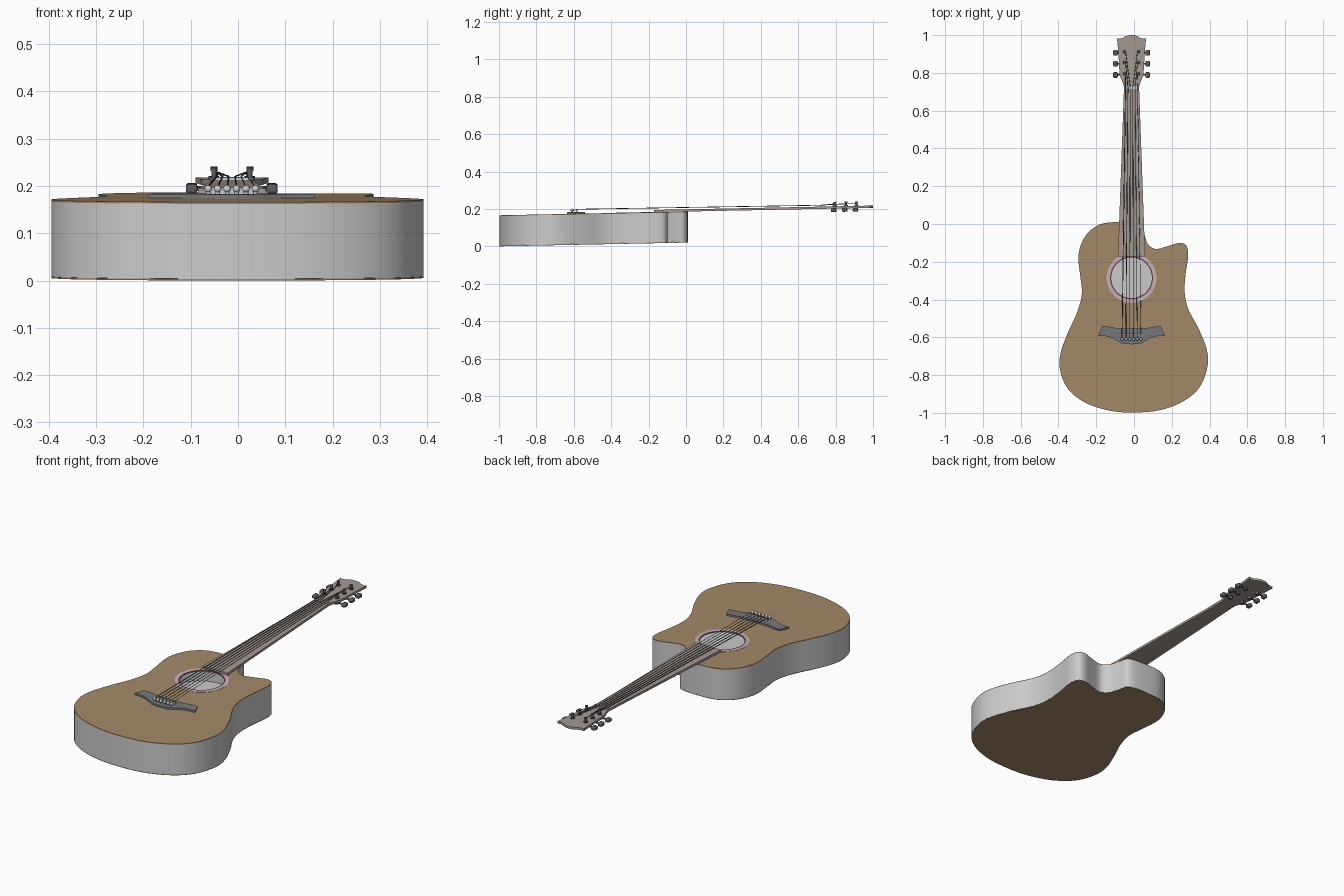
import bpy, bmesh, math
from mathutils import Matrix, Vector

if "Cube" in bpy.data.objects:
    bpy.data.objects.remove(bpy.data.objects["Cube"])

CX = -0.013      # centre line of neck, hole and strings
TILT = 0.02      # the whole guitar rises slightly towards the head


def material(name, rgb):
    m = bpy.data.materials.new(name)
    m.diffuse_color = (*rgb, 1)
    m.use_nodes = True
    m.node_tree.nodes["Principled BSDF"].inputs["Base Color"].default_value = m.diffuse_color
    return m


WOOD = material("wood", (0.37, 0.25, 0.14))
NECK = material("neck_wood", (0.38, 0.32, 0.29))
DARK = material("dark_metal", (0.11, 0.11, 0.12))
SLATE = material("slate", (0.18, 0.19, 0.2))
PALE = material("rosette_pale", (0.55, 0.45, 0.48))
RED = material("rosette_red", (0.3, 0.08, 0.1))


def tilted(p):
    return Vector((p[0], p[1], p[2] + TILT * p[1]))


def finish(name, bm, mat=None):
    bmesh.ops.recalc_face_normals(bm, faces=bm.faces)
    for v in bm.verts:
        v.co = tilted(v.co)
    me = bpy.data.meshes.new(name)
    bm.to_mesh(me)
    bm.free()
    ob = bpy.data.objects.new(name, me)
    bpy.context.collection.objects.link(ob)
    if mat:
        me.materials.append(mat)
    bpy.ops.object.select_all(action='DESELECT')
    ob.select_set(True)
    bpy.context.view_layer.objects.active = ob
    bpy.ops.object.shade_smooth_by_angle(angle=math.radians(35))
    return ob


def prism(name, loops, z0, z1, mat=None, caps=(True, True)):
    """Extrude an outline (first loop) with optional holes (other loops)."""
    bm = bmesh.new()
    levels = []
    for z, cap in zip((z0, z1), caps):
        rings, edges = [], []
        for pts in loops:
            vs = [bm.verts.new((x, y, z)) for x, y in pts]
            edges += [bm.edges.new((vs[i - 1], vs[i])) for i in range(len(vs))]
            rings.append(vs)
        if cap:
            bmesh.ops.triangle_fill(bm, edges=edges, use_beauty=True)
        levels.append(rings)
    for a, b in zip(*levels):
        for i in range(len(a)):
            bm.faces.new((a[i - 1], a[i], b[i], b[i - 1]))
    return finish(name, bm, mat)


def circle(r, n=48, c=(CX, -0.285)):
    return [(c[0] + r * math.cos(2 * math.pi * i / n),
             c[1] + r * math.sin(2 * math.pi * i / n)) for i in range(n)]


def spline(pts, steps=4):
    """Closed Catmull-Rom curve through the points."""
    out, n = [], len(pts)
    for i in range(n):
        p0, p1, p2, p3 = (Vector(pts[(i + k) % n]) for k in (-1, 0, 1, 2))
        for s in range(steps):
            t = s / steps
            out.append(tuple(0.5 * (2 * p1 + (p2 - p0) * t
                       + (2 * p0 - 5 * p1 + 4 * p2 - p3) * t * t
                       + (3 * p1 - p0 - 3 * p2 + p3) * t ** 3)))
    return out


def mirrored(half):
    """Half outline (offsets from the centre line) to a full outline."""
    return [(CX + x, y) for x, y in half] + [(CX - x, y) for x, y in reversed(half) if x > 0]


def add_cylinder(bm, c, r, depth, axis='Z', n=16):
    rot = Matrix.Rotation(math.pi / 2, 4, 'Y') if axis == 'X' else Matrix()
    bmesh.ops.create_cone(bm, cap_ends=True, segments=n, radius1=r, radius2=r,
                          depth=depth, matrix=Matrix.Translation(c) @ rot)


# Body with a cutaway shoulder
outline = spline([
    (0.03, 0.0), (-0.08, 0.01), (-0.18, -0.002), (-0.255, -0.06), (-0.294, -0.16),
    (-0.284, -0.28), (-0.276, -0.37), (-0.302, -0.47), (-0.35, -0.575), (-0.388, -0.68),
    (-0.392, -0.77), (-0.352, -0.87), (-0.26, -0.945), (-0.13, -0.988), (0, -0.998),
    (0.14, -0.985), (0.265, -0.937), (0.35, -0.86), (0.39, -0.75), (0.384, -0.66),
    (0.34, -0.55), (0.287, -0.45), (0.268, -0.36), (0.274, -0.26), (0.287, -0.17),
    (0.278, -0.115), (0.24, -0.1), (0.18, -0.117), (0.115, -0.132), (0.073, -0.105),
    (0.053, -0.05)])
prism("body_sides", [outline], 0.0235, 0.182, None, (True, False))
prism("body_back", [outline], 0.02, 0.0232, WOOD)
prism("body_top", [outline, circle(0.108)], 0.182, 0.186, WOOD)

# Sound hole rosette
prism("rosette_inner", [circle(0.114), circle(0.108)], 0.186, 0.1872, RED)
prism("rosette_outer", [circle(0.132), circle(0.114)], 0.186, 0.1872, PALE)

# Neck and headstock
prism("neck", [mirrored([(0.072, -0.172), (0.04, 0.725)])], 0.186, 0.198, NECK)
prism("headstock", [mirrored([
    (0.04, 0.725), (0.047, 0.75), (0.062, 0.785), (0.066, 0.83), (0.069, 0.9),
    (0.077, 0.983), (0.06, 0.981), (0.045, 0.986), (0.03, 0.995), (0.012, 1.0)])],
    0.186, 0.198, NECK)
prism("nut", [mirrored([(0.04, 0.716), (0.04, 0.728)])], 0.198, 0.204, None)

# Bridge with saddle and pins
prism("bridge", [mirrored([
    (0, -0.637), (0.045, -0.635), (0.07, -0.622), (0.1, -0.604), (0.135, -0.594),
    (0.176, -0.592), (0.166, -0.565), (0.155, -0.541), (0.12, -0.543), (0.08, -0.551),
    (0, -0.553)])], 0.186, 0.195, SLATE)
prism("saddle", [mirrored([(0.055, -0.587), (0.055, -0.58)])], 0.195, 0.208, None)
spread = [i / 2.5 - 1 for i in range(6)]
bm = bmesh.new()
for s in spread:
    x = CX + 0.05 * s
    add_cylinder(bm, (x, -0.61, 0.199), 0.005, 0.01, n=12)
    bmesh.ops.create_uvsphere(bm, u_segments=12, v_segments=8, radius=0.008,
                              matrix=Matrix.Translation((x, -0.61, 0.206)))
finish("bridge_pins", bm)

# Tuners: post, collar, cap, shaft and button on both sides
rows = (0.795, 0.855, 0.912)
for side, label in ((-1, "left"), (1, "right")):
    for k, y in enumerate(rows):
        bm = bmesh.new()
        px = CX + side * 0.038
        add_cylinder(bm, (px, y, 0.194), 0.0055, 0.05)
        add_cylinder(bm, (px, y, 0.2), 0.011, 0.006)
        add_cylinder(bm, (px, y, 0.219), 0.0075, 0.007)
        add_cylinder(bm, (px, y - 0.006, 0.178), 0.01, 0.016)
        add_cylinder(bm, (CX + side * 0.058, y - 0.006, 0.178), 0.004, 0.045, 'X')
        finish(f"tuner_{label}_{k + 1}", bm, DARK)
        bm = bmesh.new()
        bmesh.ops.create_cube(bm, size=1, matrix=Matrix.Translation(
            (CX + side * 0.085, y - 0.006, 0.178)) @ Matrix.Diagonal((0.024, 0.03, 0.02, 1)))
        bmesh.ops.bevel(bm, geom=bm.edges[:], offset=0.006, segments=3,
                        profile=0.5, affect='EDGES')
        finish(f"tuner_button_{label}_{k + 1}", bm, DARK)

# Strings from the pins over saddle and nut to the posts
for i, s in enumerate(spread):
    side = -1 if s < 0 else 1
    row = rows[i] if i < 3 else rows[5 - i]
    path = [(CX + 0.05 * s, -0.61, 0.2), (CX + 0.05 * s, -0.583, 0.21),
            (CX + 0.032 * s, 0.722, 0.2055),
            (CX + side * 0.031, row - 0.004, 0.211), (CX + side * 0.038, row + 0.007, 0.211)]
    cu = bpy.data.curves.new(f"string_{i + 1}", 'CURVE')
    cu.dimensions = '3D'
    cu.bevel_depth = 0.0022 - 0.0002 * i
    cu.bevel_resolution = 1
    sp = cu.splines.new('POLY')
    sp.points.add(len(path) - 1)
    for pt, co in zip(sp.points, path):
        pt.co = (*tilted(co), 1)
    cu.materials.append(DARK)
    bpy.context.collection.objects.link(bpy.data.objects.new(f"string_{i + 1}", cu))
